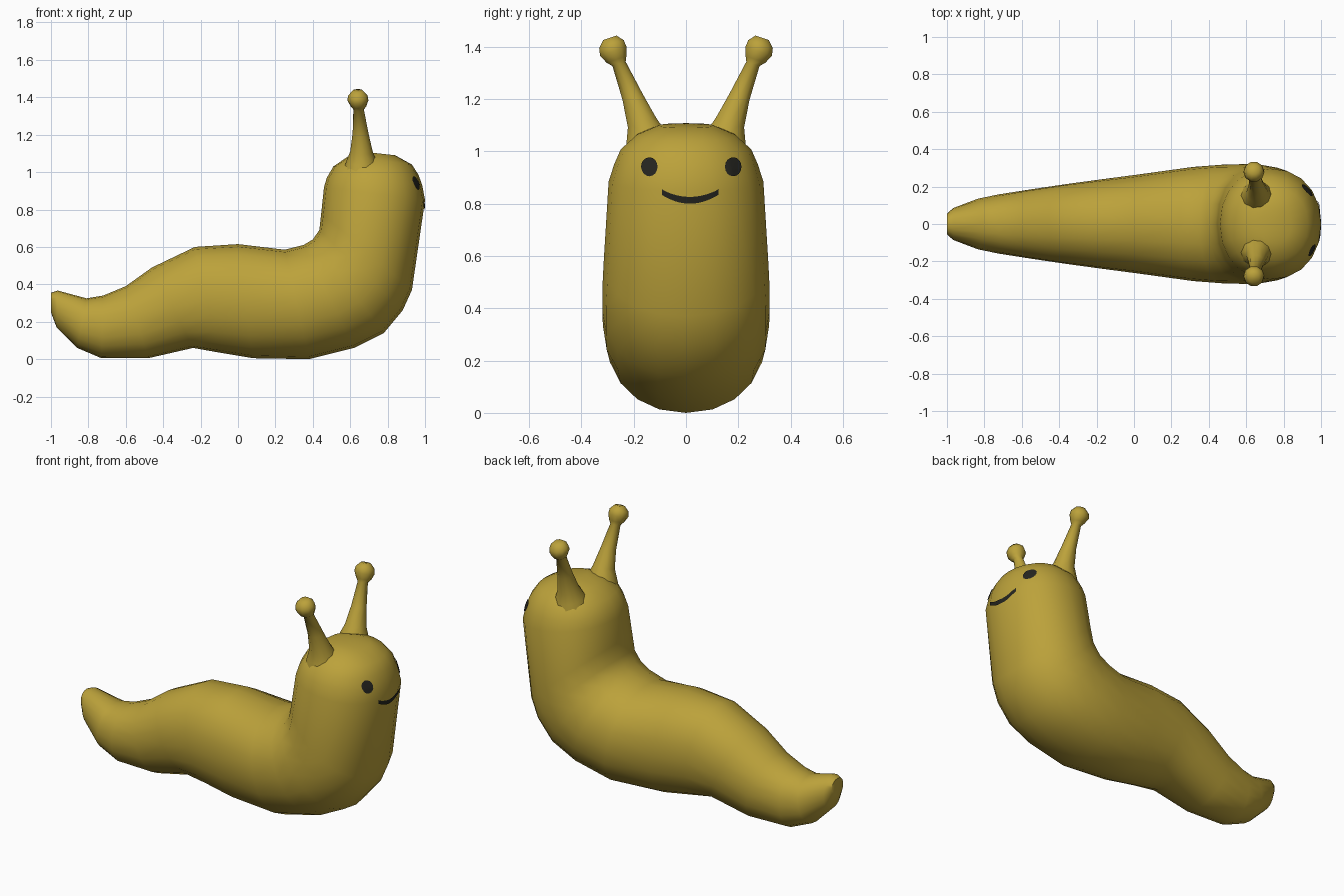
import bpy, bmesh, math
from mathutils import Vector
from mathutils.bvhtree import BVHTree

if "Cube" in bpy.data.objects:
    bpy.data.objects.remove(bpy.data.objects["Cube"])


def material(name, rgb):
    m = bpy.data.materials.new(name)
    m.diffuse_color = (*rgb, 1)
    m.use_nodes = True
    m.node_tree.nodes["Principled BSDF"].inputs["Base Color"].default_value = m.diffuse_color
    return m


skin = material("olive yellow skin", (0.50, 0.36, 0.043))
dark = material("dark face marks", (0.018, 0.018, 0.014))


def finish(bm, name, mat):
    me = bpy.data.meshes.new(name)
    bm.to_mesh(me)
    bm.free()
    ob = bpy.data.objects.new(name, me)
    bpy.context.collection.objects.link(ob)
    me.materials.append(mat)
    bpy.ops.object.select_all(action='DESELECT')
    ob.select_set(True)
    bpy.context.view_layer.objects.active = ob
    bpy.ops.object.shade_smooth_by_angle(angle=math.radians(60))
    return ob


def loft(rings):
    """Skin a list of closed rings and cap both ends."""
    bm = bmesh.new()
    vs = [[bm.verts.new(p) for p in r] for r in rings]
    n = len(vs[0])
    for a, b in zip(vs, vs[1:]):
        for i in range(n):
            j = (i + 1) % n
            bm.faces.new((a[i], a[j], b[j], b[i]))
    bm.faces.new(vs[0])
    bm.faces.new(vs[-1])
    bmesh.ops.recalc_face_normals(bm, faces=bm.faces[:])
    return bm


# Body sections from tail to crown: belly x, z, back x, z, half width
SECTIONS = [
    (-1.0, .25, -1.0, .355, .055), (-.97, .17, -.965, .367, .085),
    (-.86, .06, -.81, .325, .135), (-.73, .005, -.72, .34, .158),
    (-.48, .005, -.60, .39, .187), (-.24, .06, -.46, .49, .215),
    (-.10, .035, -.23, .60, .24), (.08, .005, 0, .615, .267),
    (.38, 0, .25, .585, .305), (.62, .06, .35, .61, .318),
    (.78, .14, .40, .64, .32), (.88, .26, .435, .69, .32),
    (.93, .37, .445, .78, .315), (1.0, .85, .46, .92, .296),
    (.985, .93, .475, .97, .275), (.965, .985, .51, 1.03, .25),
    (.93, 1.04, .59, 1.085, .19), (.84, 1.09, .68, 1.108, .105)]
SIDES = 20


def body_ring(bx, bz, tx, tz, w):
    b, t = Vector((bx, 0, bz)), Vector((tx, 0, tz))
    ring = []
    for i in range(SIDES):
        a = 2 * math.pi * i / SIDES
        c, s = [math.copysign(abs(v) ** 0.93, v) for v in (math.cos(a), math.sin(a))]
        ring.append((b + t) / 2 + (t - b) / 2 * c + Vector((0, w * s, 0)))
    return ring


bm = loft([body_ring(*s) for s in SECTIONS])
bmesh.ops.triangulate(bm, faces=bm.faces[:])
tree = BVHTree.FromBMesh(bm)
finish(bm, "body", skin)

# Eye stalks with knob tips: x, y, z, radius
STALK = [(.66, .145, 1.0, .10), (.66, .155, 1.06, .08), (.66, .168, 1.11, .06),
         (.655, .205, 1.21, .042), (.645, .256, 1.335, .028), (.644, .266, 1.352, .042),
         (.641, .278, 1.383, .056), (.641, .285, 1.41, .052), (.641, .291, 1.435, .028)]
axis = Vector((0, .33, 1)).normalized()
for side, label in ((1, "left"), (-1, "right")):
    rings = []
    for x, y, z, r in STALK:
        ring = []
        for i in range(10):
            a = 2 * math.pi * i / 10
            p = Vector((x, y, z)) + r * (Vector((1, 0, 0)) * math.cos(a)
                                         + axis.cross(Vector((1, 0, 0))) * math.sin(a))
            ring.append((p.x, p.y * side, p.z))
        rings.append(ring)
    finish(loft(rings), label + "_eye_stalk", skin)


# Face marks: thin plates projected onto the head
def on_face(y, z):
    hit, normal, _, _ = tree.ray_cast(Vector((2, y, z)), Vector((-1, 0, 0)))
    return hit + normal * 0.005


def plate(rows, name, closed):
    bm = bmesh.new()
    vs = [[bm.verts.new(on_face(*p)) for p in r] for r in rows]
    n = len(vs[0])
    for a, b in zip(vs, vs[1:]):
        for i in range(n if closed else n - 1):
            j = (i + 1) % n
            bm.faces.new((a[i], b[i], b[j], a[j]))
    if closed:
        bm.faces.new(vs[0])
    bm.normal_update()
    for f in bm.faces:
        if f.normal.x < 0:
            f.normal_flip()
    finish(bm, name, dark)


for cy, label in ((.178, "left_eye"), (-.138, "right_eye")):
    rows = [[(cy + .031 * k * math.cos(2 * math.pi * i / 16),
              .94 + .036 * k * math.sin(2 * math.pi * i / 16)) for i in range(16)]
            for k in (.25, .5, .75, 1)]
    plate(rows, label, True)

# Smile: curved strip tapering slightly at its ends
smile = []
for i in range(21):
    t = i / 10 - 1
    mid, half = .814 + .031 * t * t, .013 - .003 * t * t
    smile.append([(.015 + .107 * t, mid + half * k) for k in (-1, 0, 1)])
plate(smile, "mouth", False)
